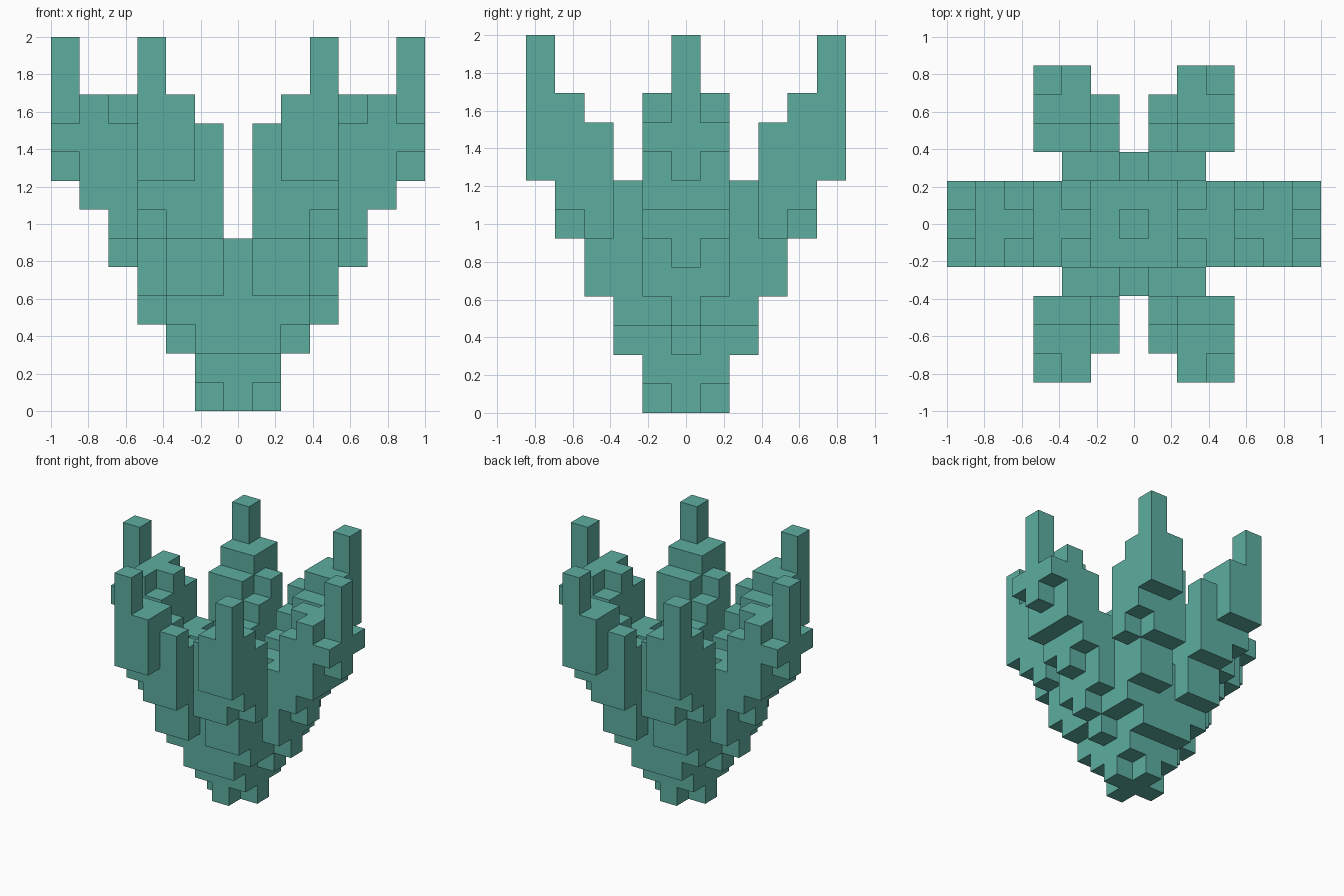
import bpy, bmesh

if "Cube" in bpy.data.objects:
    bpy.data.objects.remove(bpy.data.objects["Cube"])

U = 2 / 13  # block size: the flower is 13 blocks wide and 13 tall

# One quarter of the flower as column groups: (x range, y range, bottom block, top block)
CORE = [
    ((0, 0), (0, 0), 0, 3),    # sunken centre
    ((1, 1), (0, 0), 0, 4),
    ((0, 0), (1, 1), 0, 4),
    ((1, 1), (1, 1), 1, 4),
    ((0, 0), (2, 2), 2, 5),
    ((1, 1), (2, 2), 2, 7),
    ((2, 2), (2, 2), 3, 7),
]
SIDE_PETAL = [
    ((2, 2), (0, 0), 2, 7),
    ((2, 2), (1, 1), 3, 6),
    ((3, 3), (0, 0), 3, 7),
    ((3, 3), (1, 1), 4, 7),
    ((4, 4), (0, 0), 5, 10),
    ((4, 4), (1, 1), 6, 9),
    ((5, 5), (0, 1), 7, 10),
    ((6, 6), (0, 0), 8, 12),   # tip
    ((6, 6), (1, 1), 9, 9),
]
DIAGONAL_PETAL = [
    ((1, 1), (3, 3), 4, 8),
    ((2, 2), (3, 3), 4, 9),
    ((3, 3), (3, 3), 6, 9),
    ((1, 1), (4, 4), 6, 9),
    ((2, 2), (4, 4), 6, 10),
    ((3, 3), (4, 4), 7, 10),
    ((2, 2), (5, 5), 8, 10),
    ((3, 3), (5, 5), 8, 12),   # tip
]

# Fill the block set, mirrored across x and y
blocks = set()
for (x0, x1), (y0, y1), z0, z1 in CORE + SIDE_PETAL + DIAGONAL_PETAL:
    for x in range(x0, x1 + 1):
        for y in range(y0, y1 + 1):
            for z in range(z0, z1 + 1):
                blocks |= {(sx * x, sy * y, z) for sx in (1, -1) for sy in (1, -1)}


def block_face(bm, verts, cell, axis, side):
    """Add one outward-facing square of a block."""
    a, b = (axis + 1) % 3, (axis + 2) % 3
    loop = [(0, 0), (1, 0), (1, 1), (0, 1)]
    corners = []
    for da, db in loop if side > 0 else loop[::-1]:
        c = list(cell)
        c[axis] += side > 0
        c[a] += da
        c[b] += db
        key = tuple(c)
        if key not in verts:
            verts[key] = bm.verts.new(((c[0] - 0.5) * U, (c[1] - 0.5) * U, c[2] * U))
        corners.append(verts[key])
    bm.faces.new(corners)


# Skin only the exposed sides
bm = bmesh.new()
verts = {}
for cell in sorted(blocks):
    for axis in range(3):
        for side in (-1, 1):
            n = list(cell)
            n[axis] += side
            if tuple(n) not in blocks:
                block_face(bm, verts, cell, axis, side)

mesh = bpy.data.meshes.new("flower_cup")
bm.to_mesh(mesh)
bm.free()
flower = bpy.data.objects.new("flower_cup", mesh)
bpy.context.collection.objects.link(flower)

# Teal petals
teal = bpy.data.materials.new("teal")
teal.diffuse_color = (0.11, 0.42, 0.35, 1)
teal.use_nodes = True
teal.node_tree.nodes["Principled BSDF"].inputs["Base Color"].default_value = teal.diffuse_color
mesh.materials.append(teal)
